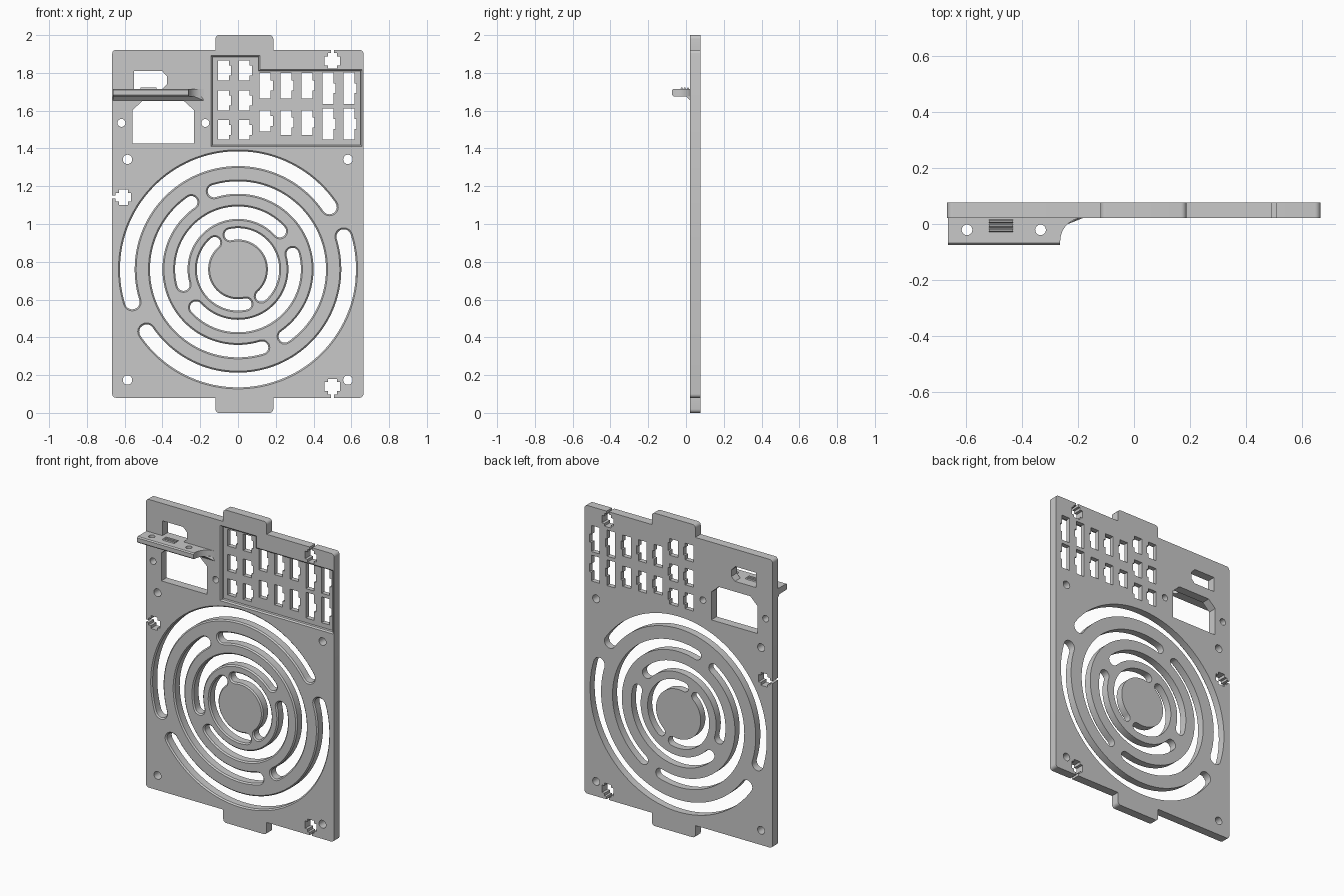
import bpy, bmesh
from math import sin, cos, pi, radians
from mathutils import Vector

cube = bpy.data.objects.get("Cube")
if cube:
    bpy.data.objects.remove(cube)

grey = bpy.data.materials.new("light grey")
grey.use_nodes = True
grey.diffuse_color = (0.58, 0.58, 0.58, 1)
grey.node_tree.nodes["Principled BSDF"].inputs["Base Color"].default_value = grey.diffuse_color

FRONT, BACK = 0.022, 0.077       # panel faces
FLOOR = FRONT + 0.025            # bottom of the recess
LEFT, RIGHT, LOW, HIGH = -0.666, 0.664, 0.08, 1.922
CHAMFER = 0.008


class Solid:
    """Walls between stacked loops, closed by flat caps that keep their holes."""

    def __init__(self, place):
        self.bm = bmesh.new()
        self.place = place
        self.caps = {}

    def wall(self, *levels):
        """Each level is (outline, depth); the first and last bound a cap."""
        rows = [[self.bm.verts.new(self.place(u, v, w)) for u, v in pts] for pts, w in levels]
        n = len(rows[0])
        for a, b in zip(rows, rows[1:]):
            for i in range(n):
                j = (i + 1) % n
                self.bm.faces.new((a[i], a[j], b[j], b[i]))
        for row, (pts, w) in ((rows[0], levels[0]), (rows[-1], levels[-1])):
            edges = [self.bm.edges.get((row[i], row[(i + 1) % n])) for i in range(n)]
            self.caps.setdefault(w, []).extend(edges)

    def finish(self, name):
        normal = Vector(self.place(0, 0, 1))
        for edges in self.caps.values():
            bmesh.ops.triangle_fill(self.bm, use_beauty=True, edges=edges, normal=normal)
        bmesh.ops.recalc_face_normals(self.bm, faces=self.bm.faces)
        mesh = bpy.data.meshes.new(name)
        self.bm.to_mesh(mesh)
        self.bm.free()
        mesh.materials.append(grey)
        obj = bpy.data.objects.new(name, mesh)
        bpy.context.collection.objects.link(obj)
        bpy.ops.object.select_all(action='DESELECT')
        obj.select_set(True)
        bpy.context.view_layer.objects.active = obj
        bpy.ops.object.shade_smooth_by_angle()


def circle(x, y, r, n=24):
    return [(x + r * cos(2 * pi * i / n), y + r * sin(2 * pi * i / n)) for i in range(n)]


def arc(x, y, r, a, b, n):
    return [(x + r * cos(a + (b - a) * i / n), y + r * sin(a + (b - a) * i / n))
            for i in range(n + 1)]


def corner(x, y, sx, sy, start, r=0.02):
    """Quarter-round outer corner; sx, sy point outwards."""
    a = radians(start)
    return arc(x - sx * r, y - sy * r, r, a, a + pi / 2, 5)


def keyhole(to_panel):
    """Cross-shaped clip notch opening through a slit in the panel edge."""
    half = [(0.008, 0), (0.008, 0.018), (0.023, 0.018), (0.023, 0.035),
            (0.041, 0.035), (0.041, 0.083), (0.023, 0.083), (0.023, 0.1)]
    path = [(-t, d) for t, d in half] + half[::-1]
    return [to_panel(t, d) for t, d in path]


def vent(radius, half, start, end, grow):
    """Curved slot with round ends around the fan centre."""
    cx, cz = 0, 0.76
    a, b = radians(start) + half / radius, radians(end) - half / radius
    h = half + grow
    tip = lambda t: (cx + radius * cos(t), cz + radius * sin(t))
    return (arc(cx, cz, radius + h, a, b, 56)
            + arc(*tip(b), h, b, b + pi, 10)[1:-1]
            + arc(cx, cz, radius - h, b, a, 56)
            + arc(*tip(a), h, a + pi, a + 2 * pi, 10)[1:-1])


def recess(o):
    """Stepped outline of the socket field, shrunk by o."""
    return [(-0.143 + o, 1.41 + o), (0.657 - o, 1.41 + o), (0.657 - o, 1.817 - o),
            (0.116 - o, 1.817 - o), (0.116 - o, 1.892 - o), (-0.143 + o, 1.892 - o)]


def socket(x, low, high):
    """Rectangular socket with a latch notch on one side."""
    mid, w, bump = (low + high) / 2, 0.058, 0.026
    return [(x, low), (x + w, low), (x + w, mid - bump), (x + w + 0.012, mid - bump),
            (x + w + 0.012, mid + bump), (x + w, mid + bump), (x + w, high), (x, high)]


# Panel outline, anticlockwise from the lower left
TAB_L, TAB_R = -0.12, 0.187
outline = (corner(LEFT, LOW, -1, -1, 180)
           + [(TAB_L, LOW)] + corner(TAB_L, 0, -1, -1, 180)
           + corner(TAB_R, 0, 1, -1, 270) + [(TAB_R, LOW)]
           + keyhole(lambda t, d: (0.5 + t, LOW + d))
           + corner(RIGHT, LOW, 1, -1, 270) + corner(RIGHT, HIGH, 1, 1, 0)
           + keyhole(lambda t, d: (0.5 - t, HIGH - d))
           + [(TAB_R, HIGH)] + corner(TAB_R, 2, 1, 1, 0)
           + corner(TAB_L, 2, -1, 1, 90) + [(TAB_L, HIGH)]
           + corner(LEFT, HIGH, -1, 1, 90)
           + keyhole(lambda t, d: (LEFT + d, 1.142 - t)))

panel = Solid(lambda u, v, w: (u, w, v))
panel.wall((outline, FRONT), (outline, BACK))

# Screw holes
for x, z, r in ((-0.617, 1.535, 0.021), (-0.173, 1.535, 0.021), (-0.585, 1.342, 0.025),
                (0.582, 1.342, 0.025), (-0.585, 0.174, 0.025), (0.582, 0.174, 0.025)):
    hole = circle(x, z, r)
    panel.wall((hole, FRONT), (hole, BACK))

# Connector openings above and below the shelf
upper = [(-0.55, 1.716), (-0.4, 1.716), (-0.375, 1.741), (-0.375, 1.782),
         (-0.403, 1.811), (-0.55, 1.811)]
lower = [(-0.558, 1.425), (-0.233, 1.425), (-0.233, 1.603), (-0.285, 1.65),
         (-0.508, 1.65), (-0.558, 1.603)]
for opening in (upper, lower):
    panel.wall((opening, FRONT), (opening, BACK))

# Fan vents: two opposite slots in each ring, chamfered at the front
for radius, half, start, end in ((0.586, 0.039, 30.5, 201), (0.433, 0.033, -59.5, 111.5),
                                 (0.3, 0.033, 36, 202), (0.188, 0.03, -58, 112)):
    for turn in (0, 180):
        slot = vent(radius, half, start + turn, end + turn, 0)
        rim = vent(radius, half, start + turn, end + turn, CHAMFER)
        panel.wall((rim, FRONT), (slot, FRONT + CHAMFER), (slot, BACK))

# Recessed socket field
panel.wall((recess(0), FRONT), (recess(CHAMFER), FRONT + CHAMFER), (recess(CHAMFER), FLOOR))
three = ((1.76, 1.866), (1.6, 1.706), (1.447, 1.55))
short = ((1.665, 1.8), (1.472, 1.602))
tall = ((1.635, 1.802), (1.447, 1.612))
small = ((1.665, 1.8), (1.49, 1.6))
for x, rows in zip((-0.106, 0.004, 0.114, 0.225, 0.336, 0.447, 0.558),
                   (three, three, small, short, short, tall, tall)):
    for low, high in rows:
        hole = socket(x, low, high)
        panel.wall((hole, FLOOR), (hole, BACK))
panel.finish("panel")

# Shelf with a rounded front edge and a concave end
SHELF_L, TOP, UNDER, TIP, ROUND = -0.662, 1.716, 1.676, -0.074, 0.007


def shelf_outline(front):
    curve = arc(-0.18, -0.061, 0.083, pi, pi / 2, 10)
    return ([(SHELF_L, FRONT + 0.004), (SHELF_L, front), (-0.263, front)]
            + curve + [(-0.18, FRONT + 0.004)])


shelf = Solid(lambda u, v, w: (u, v, w))
shelf.wall((shelf_outline(TIP + ROUND), UNDER), (shelf_outline(TIP), UNDER + ROUND),
           (shelf_outline(TIP), TOP - ROUND), (shelf_outline(TIP + ROUND), TOP))
for x in (-0.595, -0.333):
    hole = circle(x, -0.021, 0.019)
    shelf.wall((hole, UNDER), (hole, TOP))
shelf.finish("shelf")

# Sloped gusset under the shelf, ending inside the concave curve
gusset = Solid(lambda u, v, w: (u, v, w))
gusset.wall(([(SHELF_L, FRONT), (-0.18, FRONT), (-0.18, FRONT + 0.003), (SHELF_L, FRONT + 0.003)], 1.653),
            ([(SHELF_L, -0.001), (-0.238, -0.001), (-0.19, FRONT + 0.003), (SHELF_L, FRONT + 0.003)],
             UNDER + 0.002))
gusset.finish("shelf_gusset")

# Grip ribs on the shelf
for i in range(3):
    y = 0.01 - 0.016 * i
    rib = Solid(lambda u, v, w: (w, u, v))
    section = [(y - 0.007, TOP - 0.002), (y + 0.007, TOP - 0.002),
               (y + 0.003, TOP + 0.006), (y - 0.003, TOP + 0.006)]
    rib.wall((section, -0.516), (section, -0.431))
    rib.finish("shelf_rib_%d" % (i + 1))
